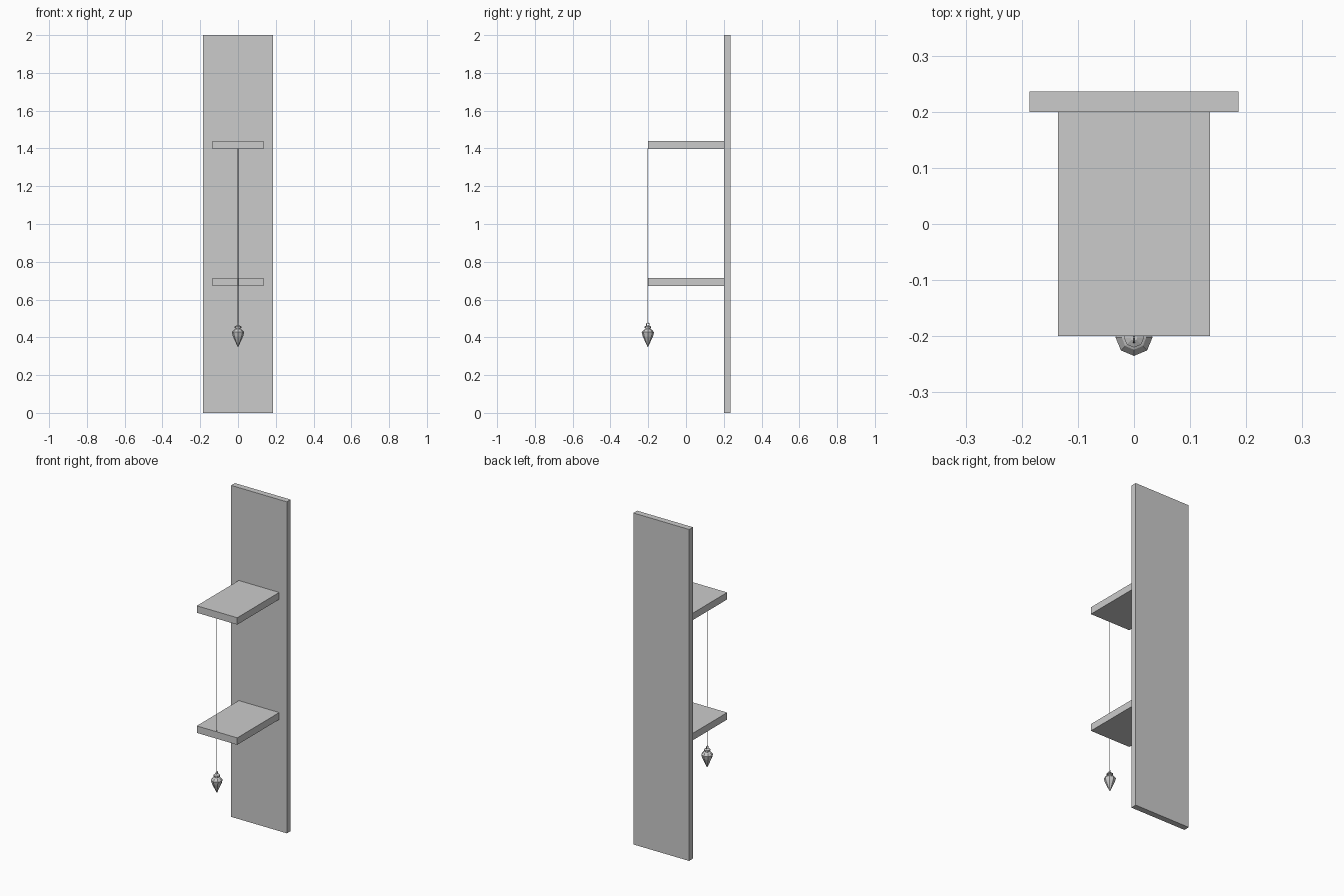
import bpy, bmesh
from math import pi, sin, cos

if "Cube" in bpy.data.objects:
    bpy.data.objects.remove(bpy.data.objects["Cube"])

LINE_Y = -0.202  # plumb line hangs just in front of the shelf edges


def make_object(name, bm):
    bmesh.ops.recalc_face_normals(bm, faces=bm.faces)
    mesh = bpy.data.meshes.new(name)
    bm.to_mesh(mesh)
    bm.free()
    obj = bpy.data.objects.new(name, mesh)
    bpy.context.collection.objects.link(obj)
    return obj


def box(name, lo, hi):
    bm = bmesh.new()
    bmesh.ops.create_cube(bm, size=1)
    for v in bm.verts:
        v.co = [(a + b) / 2 + c * (b - a) for a, b, c in zip(lo, hi, v.co)]
    return make_object(name, bm)


def lathe(name, profile, sides):
    """Stack rings of (radius, z) around the plumb line and cap both ends."""
    bm = bmesh.new()
    rings = [[bm.verts.new((r * cos(2 * pi * i / sides),
                            LINE_Y + r * sin(2 * pi * i / sides), z))
              for i in range(sides)] for r, z in profile]
    for a, b in zip(rings, rings[1:]):
        for i in range(sides):
            j = (i + 1) % sides
            bm.faces.new((a[i], a[j], b[j], b[i]))
    bm.faces.new(rings[0])
    bm.faces.new(rings[-1])
    bmesh.ops.remove_doubles(bm, verts=bm.verts, dist=1e-5)
    return make_object(name, bm)


# Upright back board
box("back_board", (-0.186, 0.2, 0), (0.186, 0.236, 2))

# Two shelves
for name, z0, z1 in (("upper_shelf", 1.398, 1.44), ("lower_shelf", 0.673, 0.715)):
    box(name, (-0.135, -0.2, z0), (0.135, 0.2, z1))

# Thin line from the upper shelf down to the ring
lathe("plumb_line", [(0.002, 0.474), (0.002, 1.4)], 6)

# Faceted plumb bob with neck and cap
lathe("plumb_bob", [(0.002, 0.35), (0.027, 0.405), (0.033, 0.427), (0.022, 0.44),
                    (0.013, 0.444), (0.013, 0.449), (0.018, 0.45),
                    (0.018, 0.457), (0.006, 0.463)], 8)

# Small hanging ring on top of the bob
bpy.ops.mesh.primitive_torus_add(major_radius=0.008, minor_radius=0.0025,
                                 major_segments=8, minor_segments=6,
                                 location=(0, LINE_Y, 0.468), rotation=(0, pi / 2, 0))
bpy.context.object.name = "hanging_ring"
